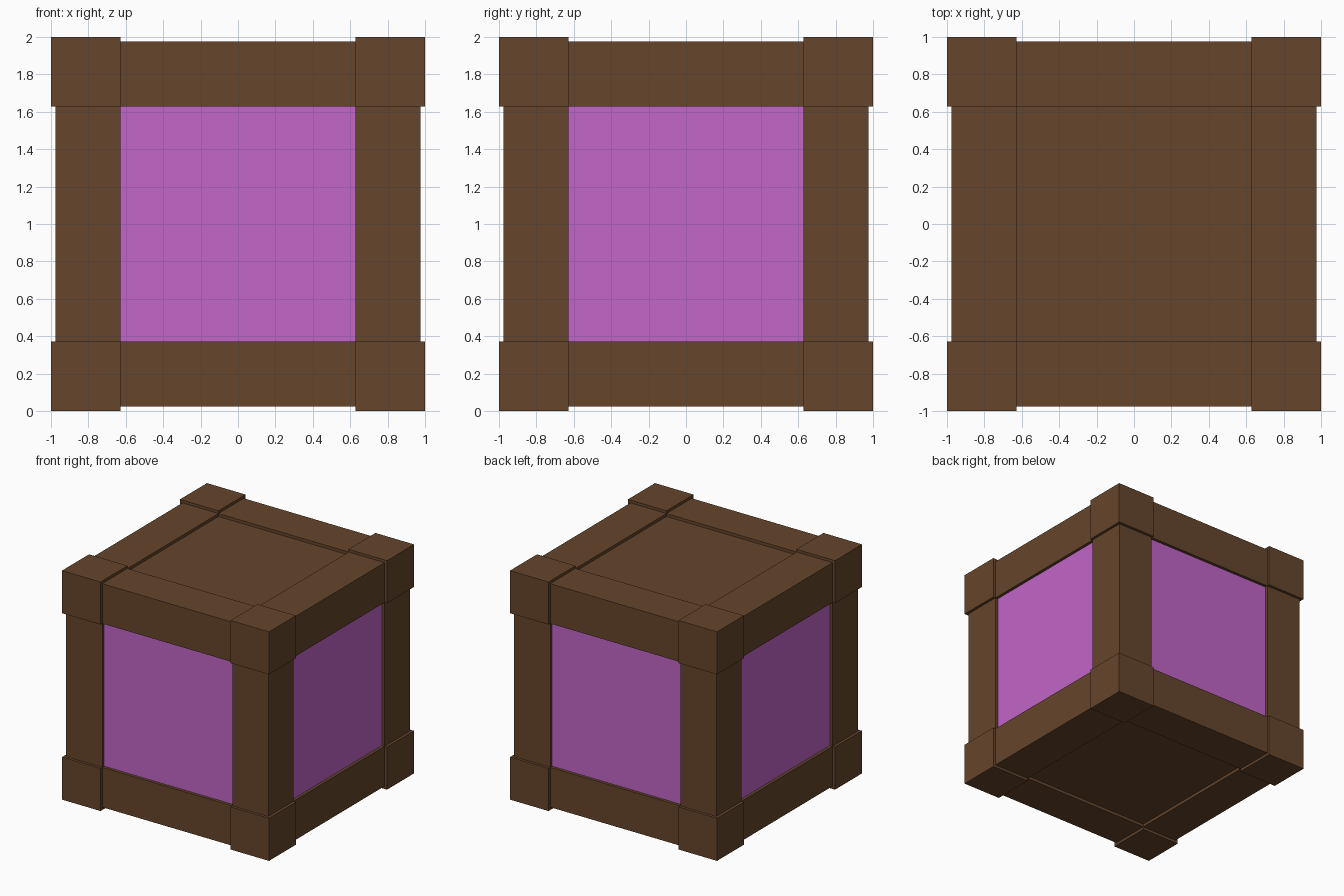
import bpy
from itertools import product
from mathutils import Vector

cube = bpy.data.objects.get("Cube")
if cube:
    bpy.data.objects.remove(cube, do_unlink=True)

OUTER = 1.0     # half size at the corner blocks
BEAM = 0.976    # half size at the beams
PANEL = 0.95    # half size at the recessed panels
INNER = 0.628   # half size of each opening
THICK = 0.02


def material(name, colour):
    mat = bpy.data.materials.new(name)
    mat.use_nodes = True
    mat.diffuse_color = colour
    mat.node_tree.nodes["Principled BSDF"].inputs["Base Color"].default_value = colour
    return mat


wood = material("brown wood", (0.133, 0.060, 0.025, 1))
purple = material("purple panel", (0.540, 0.133, 0.578, 1))


def box(name, low, high, mat):
    """Box between two opposite corners, in coordinates about the crate centre."""
    low, high = Vector(low), Vector(high)
    bpy.ops.mesh.primitive_cube_add(size=1)
    ob = bpy.context.object
    ob.name = name
    ob.data.name = name
    for v in ob.data.vertices:
        v.co = Vector(l + (h - l) * (c + 0.5) for l, h, c in zip(low, high, v.co))
    centre = (low + high) / 2
    for v in ob.data.vertices:
        v.co -= centre
    ob.location = centre + Vector((0, 0, OUTER))
    ob.data.materials.append(mat)


def span(sign, inner, outer):
    return sorted((sign * inner, sign * outer))


SIDES = [{-1: "right", 1: "left"}, {-1: "front", 1: "back"}, {-1: "bottom", 1: "top"}]

# Corner blocks
for signs in product((-1, 1), repeat=3):
    low, high = zip(*(span(s, INNER, OUTER) for s in signs))
    name = "_".join(SIDES[a][signs[a]] for a in (2, 1, 0))
    box(name + "_corner_block", low, high, wood)

# Twelve beams, four along each axis
for axis in range(3):
    others = [a for a in range(3) if a != axis]
    for signs in product((-1, 1), repeat=2):
        spans = [(-INNER, INNER)] * 3
        for a, s in zip(others, signs):
            spans[a] = span(s, INNER, BEAM)
        low, high = zip(*spans)
        name = "_".join(SIDES[a][s] for a, s in zip(others, signs))
        box(name + ("_post" if axis == 2 else "_beam"), low, high, wood)

# Six recessed panels: purple walls, wooden lid and base
for axis in range(3):
    for s in (-1, 1):
        spans = [(-INNER, INNER)] * 3
        spans[axis] = span(s, PANEL - THICK, PANEL)
        low, high = zip(*spans)
        box(SIDES[axis][s] + "_panel", low, high, wood if axis == 2 else purple)
